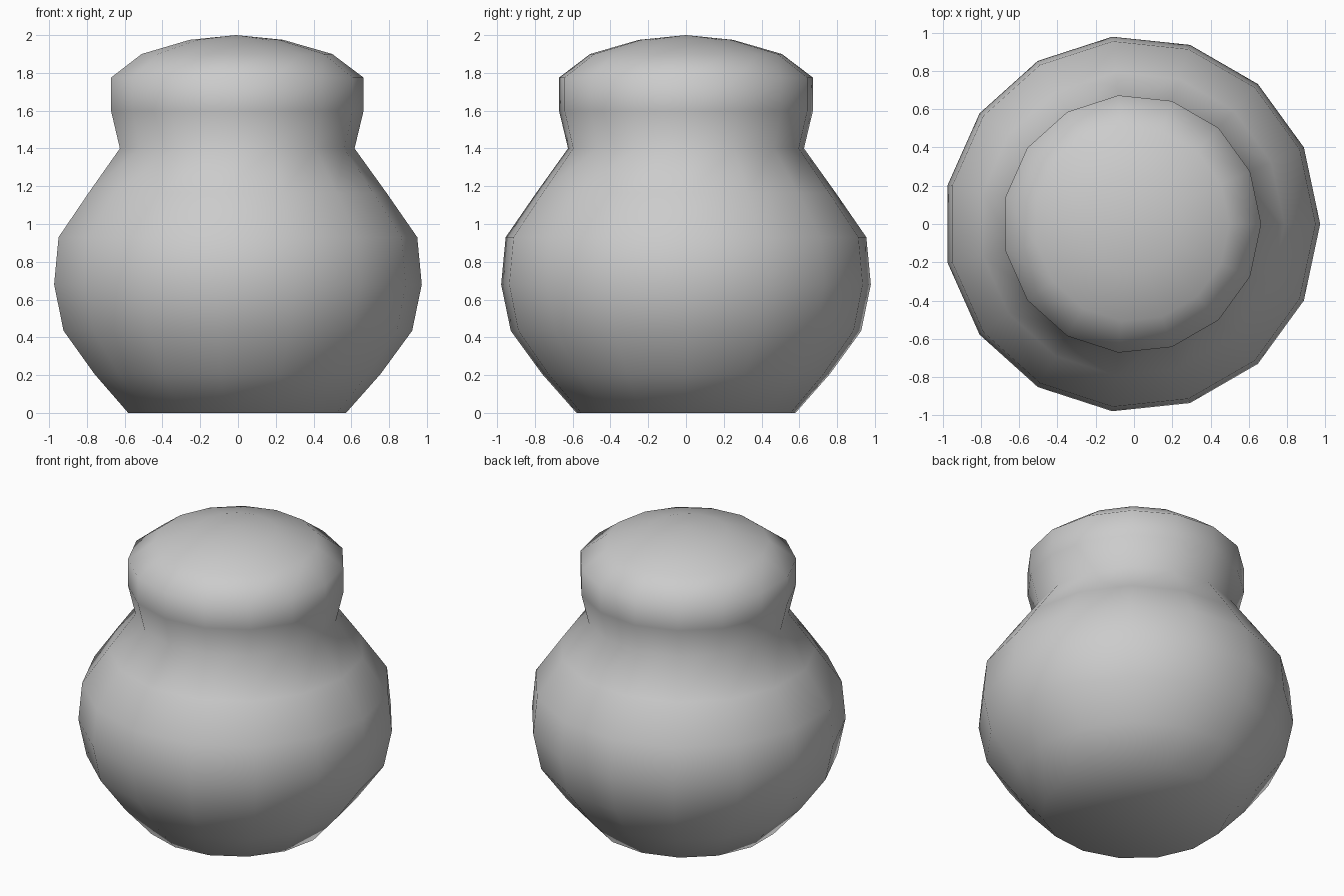
import bpy, bmesh
from math import cos, sin, tau

if "Cube" in bpy.data.objects:
    bpy.data.objects.remove(bpy.data.objects["Cube"])

SIDES = 15
OFFSET_X = -0.011  # centres the odd-sided outline on x = 0

# Jar outline from base to rim: (radius, height)
PROFILE = [(0.583, 0.0), (0.765, 0.205), (0.933, 0.435), (0.984, 0.68),
           (0.96, 0.93), (0.797, 1.165), (0.628, 1.40), (0.676, 1.60),
           (0.676, 1.775), (0.51, 1.90), (0.25, 1.975)]

bm = bmesh.new()
rings = [[bm.verts.new((r * cos(tau * i / SIDES) + OFFSET_X, r * sin(tau * i / SIDES), z))
          for i in range(SIDES)] for r, z in PROFILE]

# Wall
for low, high in zip(rings, rings[1:]):
    for i in range(SIDES):
        j = (i + 1) % SIDES
        bm.faces.new((low[i], low[j], high[j], high[i]))

# Flat base and shallow domed top
base = bm.verts.new((OFFSET_X, 0, 0))
tip = bm.verts.new((OFFSET_X, 0, 2.0))
for i in range(SIDES):
    j = (i + 1) % SIDES
    bm.faces.new((base, rings[0][j], rings[0][i]))
    bm.faces.new((tip, rings[-1][i], rings[-1][j]))

for f in bm.faces:
    f.smooth = True
bmesh.ops.recalc_face_normals(bm, faces=bm.faces)
mesh = bpy.data.meshes.new("lidded_jar")
bm.to_mesh(mesh)
bm.free()
bpy.context.collection.objects.link(bpy.data.objects.new("lidded_jar", mesh))
